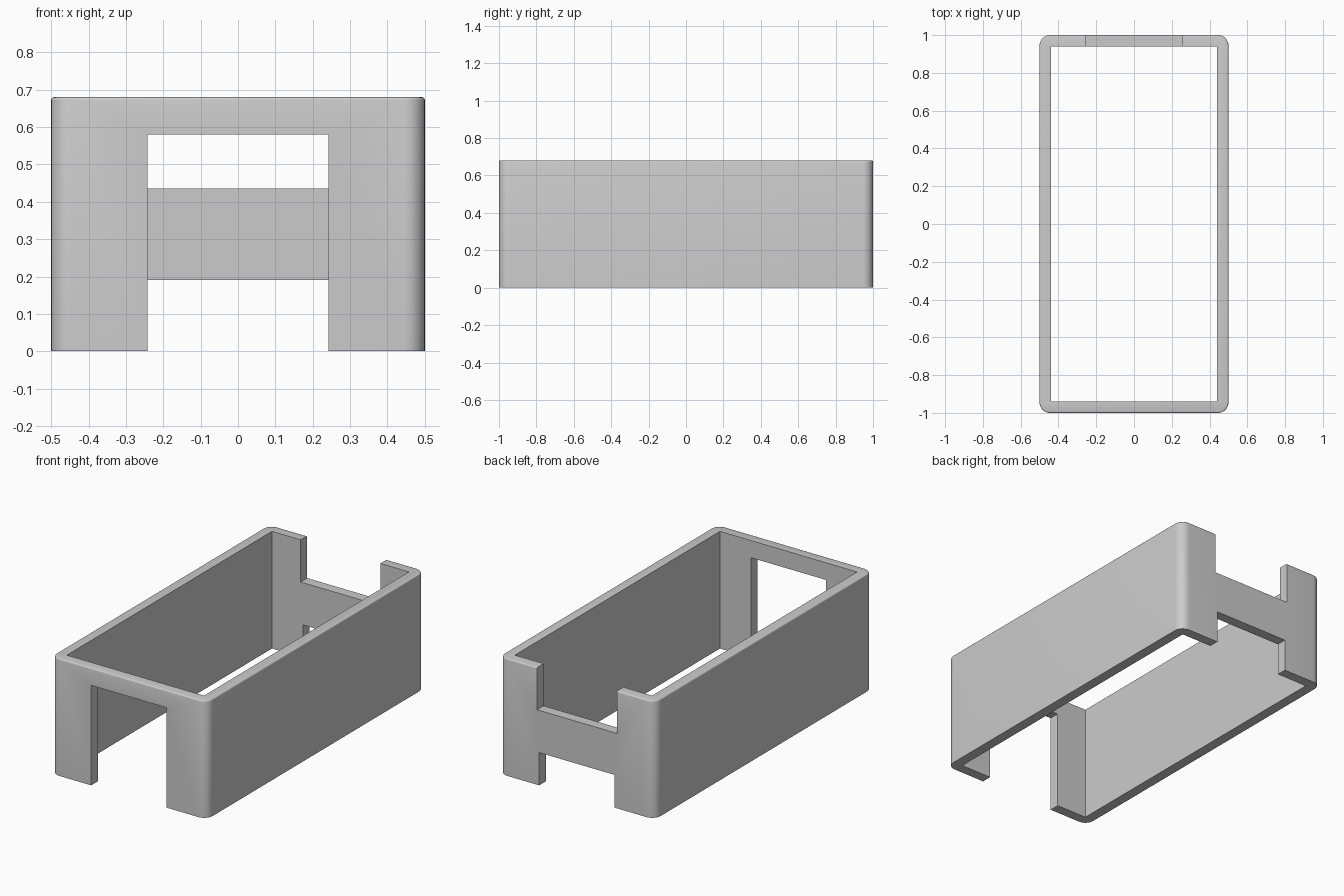
import bpy
import bmesh
import math

old = bpy.data.objects.get("Cube")
if old:
    bpy.data.objects.remove(old, do_unlink=True)

HEIGHT, WALL = 0.68, 0.06


def box(name, low, high):
    """Axis-aligned box between two corners."""
    bm = bmesh.new()
    bmesh.ops.create_cube(bm, size=1)
    for v in bm.verts:
        v.co = [high[i] if v.co[i] > 0 else low[i] for i in range(3)]
    mesh = bpy.data.meshes.new(name)
    bm.to_mesh(mesh)
    bm.free()
    obj = bpy.data.objects.new(name, mesh)
    bpy.context.collection.objects.link(obj)
    return obj


def cut(target, name, low, high):
    """Subtract a hidden box from the target."""
    cutter = box(name, low, high)
    cutter.hide_render = True
    cutter.hide_set(True)
    cutter.display_type = 'WIRE'
    mod = target.modifiers.new(name, 'BOOLEAN')
    mod.operation = 'DIFFERENCE'
    mod.solver = 'EXACT'
    mod.object = cutter
    return cutter


# Outer block with rounded corners and a softened top rim
frame = box("open_frame", (-0.5, -1, 0), (0.5, 1, HEIGHT))
bm = bmesh.new()
bm.from_mesh(frame.data)
uprights = [e for e in bm.edges if abs(e.verts[0].co.z - e.verts[1].co.z) > 0.1]
bmesh.ops.bevel(bm, geom=uprights, offset=0.055, segments=8, profile=0.5, affect='EDGES')
rim = [e for e in bm.edges if all(v.co.z > HEIGHT - 0.01 for v in e.verts)]
bmesh.ops.bevel(bm, geom=rim, offset=0.008, segments=3, profile=0.5, affect='EDGES')
bmesh.ops.recalc_face_normals(bm, faces=bm.faces)
bm.to_mesh(frame.data)
bm.free()

# Painted finish
paint = bpy.data.materials.new("light_grey")
paint.use_nodes = True
grey = (0.6, 0.6, 0.6, 1)
paint.diffuse_color = grey
paint.node_tree.nodes["Principled BSDF"].inputs["Base Color"].default_value = grey
frame.data.materials.append(paint)

# Cavity, front doorway, and the two back notches
cutters = [
    cut(frame, "cavity", (-0.5 + WALL, -1 + WALL, -0.1), (0.5 - WALL, 1 - WALL, 1)),
    cut(frame, "front_opening", (-0.242, -1.1, -0.1), (0.242, -0.8, 0.58)),
    cut(frame, "back_lower_notch", (-0.242, 0.8, -0.1), (0.242, 1.1, 0.19)),
    cut(frame, "back_upper_notch", (-0.256, 0.8, 0.435), (0.256, 1.1, 1)),
]

# Bake the cuts, then drop the cutters
bpy.context.view_layer.update()
result = bpy.data.meshes.new_from_object(
    frame.evaluated_get(bpy.context.evaluated_depsgraph_get()))
frame.modifiers.clear()
frame.data = result
result.name = "open_frame"
for c in cutters:
    bpy.data.objects.remove(c, do_unlink=True)

bpy.ops.object.select_all(action='DESELECT')
frame.select_set(True)
bpy.context.view_layer.objects.active = frame
bpy.ops.object.shade_smooth_by_angle(angle=math.radians(35))
